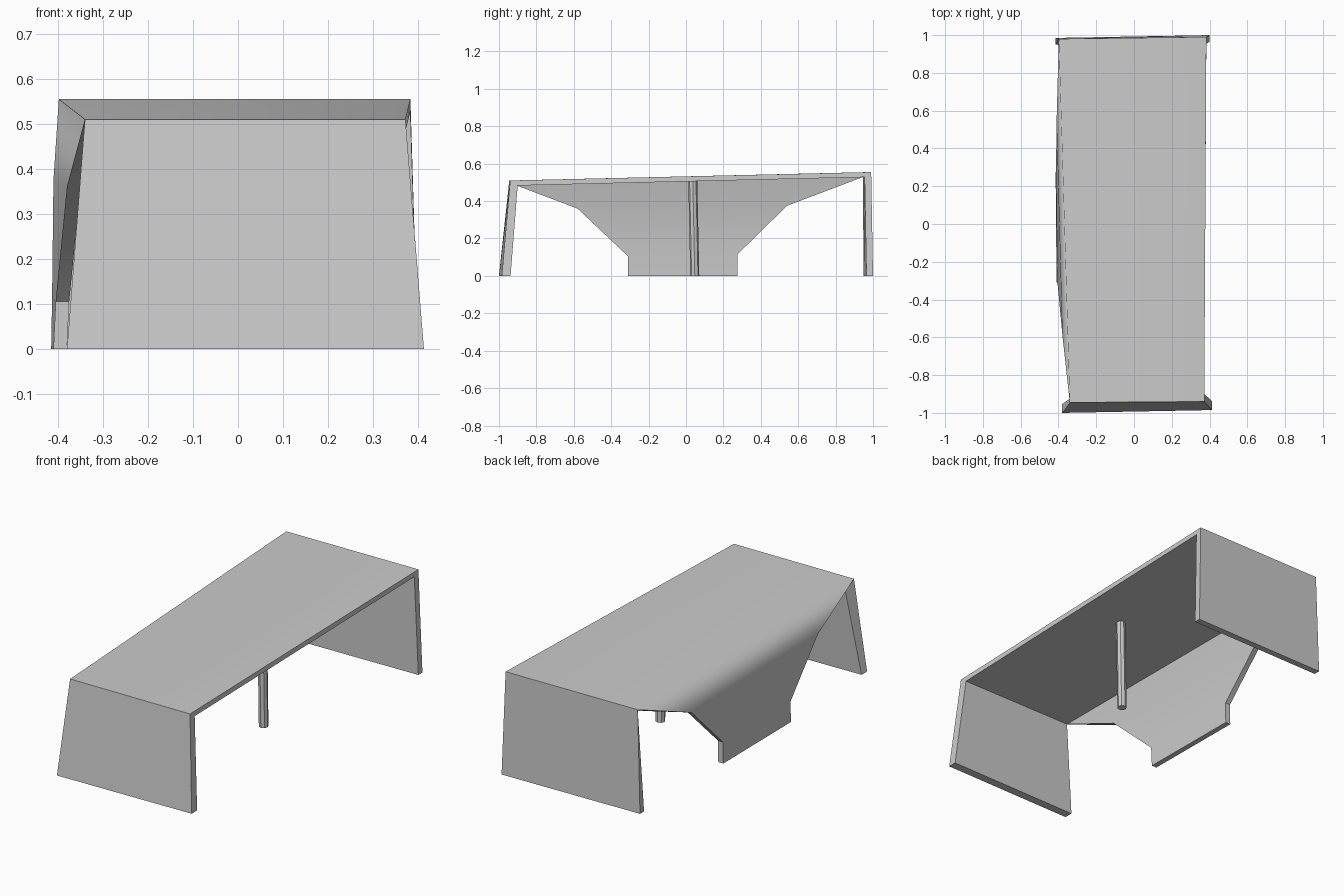
import bpy, bmesh, math
from mathutils import Vector

cube = bpy.data.objects.get("Cube")
if cube:
    bpy.data.objects.remove(cube, do_unlink=True)

grey = bpy.data.materials.new("light grey")
grey.use_nodes = True
grey.diffuse_color = (0.6, 0.6, 0.6, 1)
grey.node_tree.nodes["Principled BSDF"].inputs["Base Color"].default_value = grey.diffuse_color

# Outer shell corners: name -> (outer point, inward offset)
front_left, front_right = "front_left", "front_right"
back_left, back_right = "back_left", "back_right"
points = {
    # slab corners
    front_left: ((-0.34, -0.945, 0.51), (0.03, 0.04, -0.027)),
    front_right: ((0.372, -0.94, 0.51), (0, 0.04, -0.027)),
    back_left: ((-0.398, 0.98, 0.555), (0.03, -0.035, -0.027)),
    back_right: ((0.383, 0.99, 0.555), (0, -0.035, -0.027)),
    # feet of the two end panels
    "front_left_foot": ((-0.38, -1, 0), (0, 0.047, 0)),
    "front_right_foot": ((0.413, -0.985, 0), (0, 0.047, 0)),
    "back_left_foot": ((-0.415, 0.985, 0), (0, -0.035, 0)),
    "back_right_foot": ((0.4, 1, 0), (0, -0.035, 0)),
}
# Stepped side wall, from its wings down to the foot
inward = (0.03, 0, 0)
for name, y, z, x in [("wing_front", -0.58, 0.36, -0.38), ("step_front", -0.31, 0.105, -0.405),
                      ("foot_front", -0.31, 0, -0.41), ("wing_back", 0.54, 0.375, -0.41),
                      ("step_back", 0.275, 0.115, -0.413), ("foot_back", 0.275, 0, -0.415)]:
    points[name] = ((x, y, z), inward)

panels = [
    (front_left, front_right, back_right, back_left),
    ("front_left_foot", "front_right_foot", front_right, front_left),
    (back_left, back_right, "back_right_foot", "back_left_foot"),
    (front_left, back_left, "wing_back", "wing_front"),
    ("wing_front", "wing_back", "step_back", "step_front"),
    ("step_front", "step_back", "foot_back", "foot_front"),
]

# Shelter shell: outer skin, inner skin and the rims joining them
bm = bmesh.new()
outer = {n: bm.verts.new(p) for n, (p, o) in points.items()}
inner = {n: bm.verts.new(Vector(p) + Vector(o)) for n, (p, o) in points.items()}
used = [(p[i], p[(i + 1) % 4]) for p in panels for i in range(4)]
for panel in panels:
    bm.faces.new([outer[n] for n in panel])
    bm.faces.new([inner[n] for n in reversed(panel)])
for a, b in used:
    if (b, a) not in used:
        bm.faces.new([outer[b], outer[a], inner[a], inner[b]])
bmesh.ops.recalc_face_normals(bm, faces=bm.faces)

# Smooth roll from the roof into the wall, crisp edges elsewhere
for face in bm.faces:
    face.smooth = True
roll = bm.edges.get((outer[front_left], outer[back_left]))
for edge in bm.edges:
    edge.smooth = edge == roll or edge.calc_face_angle(0) < math.radians(30)
mesh = bpy.data.meshes.new("roof_and_panels")
bm.to_mesh(mesh)
bm.free()
mesh.materials.append(grey)
shell = bpy.data.objects.new("roof_and_panels", mesh)
bpy.context.collection.objects.link(shell)

# Slim support post, leaning very slightly
foot, head = Vector((0.12, 0.047, 0)), Vector((0.12, 0.036, 0.52))
bpy.ops.mesh.primitive_cylinder_add(vertices=8, radius=0.024, depth=(head - foot).length,
                                    location=(foot + head) / 2)
post = bpy.context.object
post.name = "support_post"
post.rotation_euler = (head - foot).to_track_quat("Z", "Y").to_euler()
post.data.materials.append(grey)
